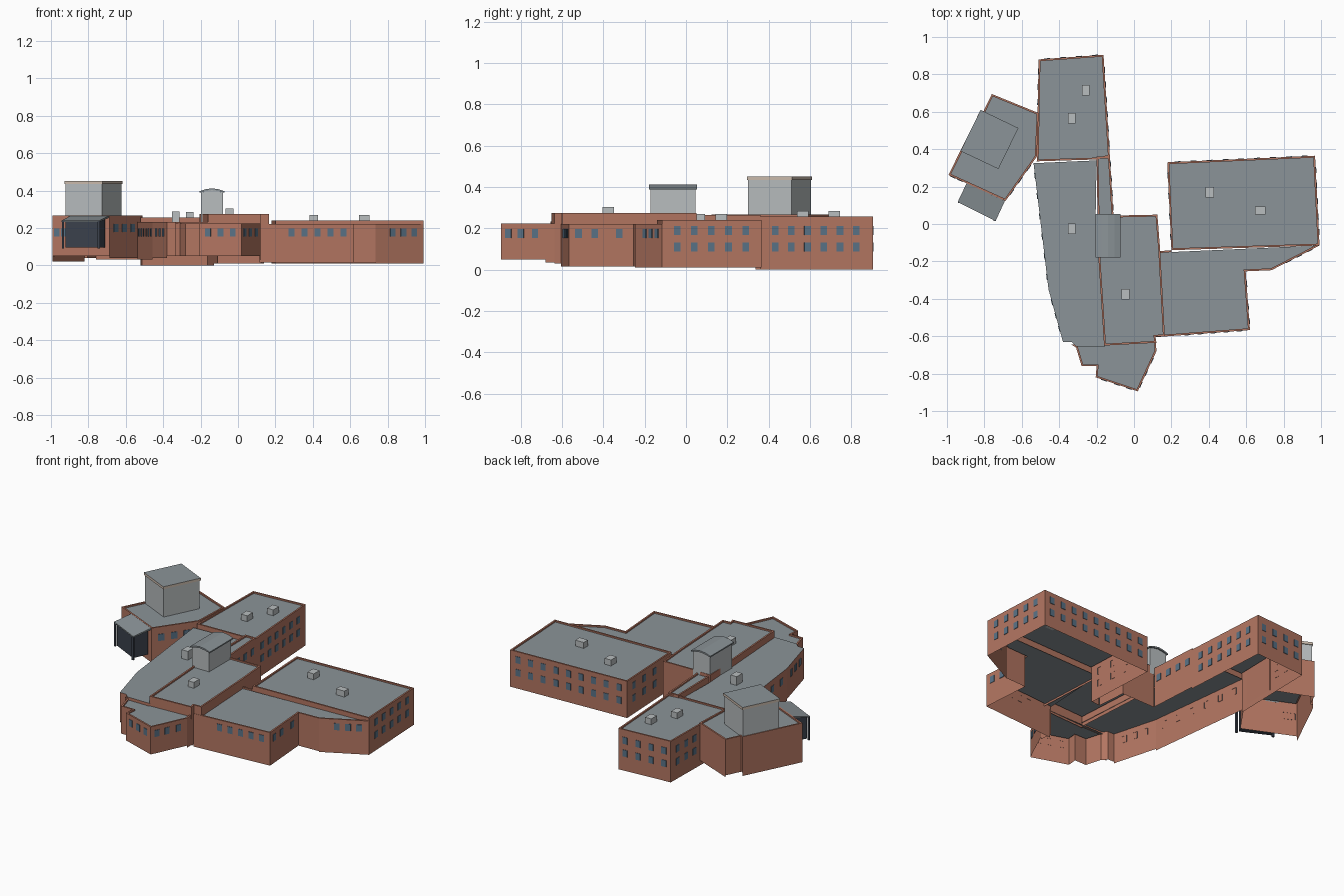
import bpy, bmesh, math
from mathutils import Vector

if "Cube" in bpy.data.objects:
    bpy.data.objects.remove(bpy.data.objects["Cube"])


def material(name, rgb):
    m = bpy.data.materials.new(name)
    m.diffuse_color = (*rgb, 1)
    m.use_nodes = True
    m.node_tree.nodes["Principled BSDF"].inputs["Base Color"].default_value = m.diffuse_color
    return m


BRICK = material("brick", (0.45, 0.18, 0.12))
ROOF = material("roofing", (0.26, 0.295, 0.315))
GLASS = material("window_glass", (0.10, 0.17, 0.24))
DARK = material("dark_glazing", (0.045, 0.055, 0.075))
METAL = material("light_cladding", (0.48, 0.51, 0.52))
TAN = material("tan_trim", (0.6, 0.5, 0.42))


def finish(bm, name, mats):
    me = bpy.data.meshes.new(name)
    bm.to_mesh(me)
    bm.free()
    for m in mats:
        me.materials.append(m)
    ob = bpy.data.objects.new(name, me)
    bpy.context.collection.objects.link(ob)
    return ob


def inset_point(poly, offs, i):
    p = Vector(poly[i])
    d0 = (p - Vector(poly[i - 1])).normalized()
    d1 = (Vector(poly[(i + 1) % len(poly)]) - p).normalized()
    n0, n1 = Vector((-d0.y, d0.x)), Vector((-d1.y, d1.x))
    cross = d0.x * d1.y - d0.y * d1.x
    if abs(cross) < 0.15:
        return p + n1 * max(offs[i - 1], offs[i])
    a, b = p + n0 * offs[i - 1], p + n1 * offs[i]
    t = ((b - a).x * d1.y - (b - a).y * d1.x) / cross
    return a + d0 * t


# Hollow building block: brick walls, optional parapet, flat roof, open below
def block(name, poly, z0, roof, rise=0.009, thick=0.01):
    n = len(poly)
    if not isinstance(z0, (list, tuple)):
        z0 = [z0] * n
    rim = [z is not None and rise > 0 for z in z0]
    offs = [thick if r else 0 for r in rim]
    inner = [inset_point(poly, offs, i) for i in range(n)]
    bm = bmesh.new()

    def face(pts, mat):
        f = bm.faces.new([bm.verts.new(p) for p in pts])
        f.material_index = mat

    for i in range(n):
        j = (i + 1) % n
        a, b, c, d = poly[i], poly[j], inner[j], inner[i]
        if z0[i] is None:
            continue
        top = roof + rise
        face([(*a, z0[i]), (*b, z0[i]), (*b, top), (*a, top)], 0)
        if rim[i]:
            face([(*a, top), (*b, top), (*c, top), (*d, top)], 0)
            face([(*d, top), (*c, top), (*c, roof), (*d, roof)], 0)
    face([(*p, roof) for p in inner], 1)
    bmesh.ops.remove_doubles(bm, verts=bm.verts, dist=1e-5)
    return finish(bm, name, [BRICK, ROOF])


# Solid prism; top may have one height per corner
def prism(name, poly, z0, z1, mat, top_mat=None):
    n = len(poly)
    lo = z0 if isinstance(z0, list) else [z0] * n
    hi = z1 if isinstance(z1, list) else [z1] * n
    bm = bmesh.new()
    v0 = [bm.verts.new((*p, z)) for p, z in zip(poly, lo)]
    v1 = [bm.verts.new((*p, z)) for p, z in zip(poly, hi)]
    bm.faces.new(v0[::-1])
    bm.faces.new(v1).material_index = 1 if top_mat else 0
    for i in range(n):
        j = (i + 1) % n
        bm.faces.new((v0[i], v0[j], v1[j], v1[i]))
    bmesh.ops.recalc_face_normals(bm, faces=bm.faces)
    return finish(bm, name, [mat] + ([top_mat] if top_mat else []))


def scaled(poly, s):
    c = sum((Vector(p) for p in poly), Vector((0, 0))) / len(poly)
    return [tuple(c + (Vector(p) - c) * s) for p in poly]


# Row(s) of thin panes along the outside of wall a -> b (counter-clockwise)
def windows(name, a, b, fracs, rows, w=0.032, h=0.042):
    a, b = Vector(a), Vector(b)
    d = (b - a).normalized()
    out = Vector((d.y, -d.x))
    bm = bmesh.new()
    for f in fracs:
        for z in rows:
            c = a.lerp(b, f)
            vs = [bm.verts.new((*(c + d * s * w / 2 + out * o), z + t * h / 2))
                  for o in (-0.001, 0.003) for s, t in ((-1, -1), (1, -1), (1, 1), (-1, 1))]
            for q in ((4, 5, 6, 7), (0, 1, 5, 4), (1, 2, 6, 5), (2, 3, 7, 6), (3, 0, 4, 7)):
                bm.faces.new([vs[k] for k in q])
    finish(bm, name, [GLASS])


def even(n, lo=0.1, hi=0.9):
    return [lo + (hi - lo) * i / (n - 1) for i in range(n)]


# Wings
north = [(-.51, .88), (-.52, .335), (-.2, .345), (-.129, .36), (-.163, .905)]
block("north_wing", north, [0, .22, .22, 0, 0], .248)
strip = [(-.2, .36), (-.195, .05), (-.11, .05), (-.129, .36)]
block("link_strip", strip, [.22, None, .01, .22], .256)
west = [(-.537, .325), (-.457, -.35), (-.38, -.63), (-.335, -.63), (-.31, -.655),
        (-.155, -.655), (-.205, .05), (-.2, .34)]
block("west_wing", west, [.03, .04, .05, .05, .21, None, None, None], .232, 0)
centre = [(-.205, .05), (-.16, -.65), (.12, -.635), (.115, -.603), (.165, -.6),
          (.14, -.14), (.125, .05), (-.11, .045)]
block("centre_block", centre, [.21, .2, .03, .2, .2, .01, .01, .22], .266)
south = [(-.335, -.645), (-.31, -.66), (-.28, -.76), (-.2, -.76), (-.205, -.82), (.02, -.895),
         (.12, -.68), (.115, -.6), (.11, -.635)]
block("south_bay", south, [.05] * 6 + [.035, None, None], .214)
southeast = [(.14, -.145), (.115, -.605), (.62, -.567), (.597, -.253), (.735, -.247),
             (.992, -.115), (.2, -.14)]
block("southeast_wing", southeast, [None, .015, .015, .015, .01, None, .015], .213)
east = [(.178, .33), (.2, -.14), (.992, -.115), (.968, .365)]
block("east_wing", east, [.01, .2, .01, .01], .232)
hall = [(-.76, .695), (-.805, .602), (-.82, .61), (-.992, .262), (-.687, .123),
        (-.52, .36), (-.51, .593)]
block("northwest_hall", hall, [.04, .04, .02, .05, .04, .03, .03], .257)

# Windows
two, one = (.19, .11), (.175,)
windows("north_back_windows", north[4], north[0], even(4, .13, .87), two)
windows("north_right_windows", north[3], north[4], even(6, .13, .85), two)
windows("north_left_windows", north[0], north[1], even(3, .12, .42), two)
windows("strip_windows", strip[2], strip[3], even(4, .12, .88), (.19,))
windows("east_right_windows", east[2], east[3], even(5, .15, .84), two)
windows("east_back_windows", east[3], east[0], even(9, .07, .93), two)
windows("east_left_windows", east[0], east[1], even(4, .15, .85), two)
windows("southeast_front_windows", southeast[1], southeast[2], even(5, .34, .89), one)
windows("southeast_side_windows", southeast[2], southeast[3], (.15, .4, .78), one)
windows("southeast_diagonal_windows", southeast[4], southeast[5], (.36, .58, .8), one)
windows("south_front_windows", south[4], south[5], (.2, .5, .79), one)
windows("south_side_windows", south[5], south[6], (.17, .45, .77), one)
windows("west_windows", west[0], west[1], even(6), one)
windows("west_lower_windows", west[1], west[2], (.25, .5, .75), one)
windows("hall_side_windows", hall[4], hall[5], (.2, .47, .74), (.2,), .04)
windows("hall_front_windows", hall[3], hall[4], (.08, .2), one)

# Square tower on the northwest hall
tower = [(-.82, .61), (-.928, .39), (-.725, .294), (-.618, .513)]
prism("tower_body", scaled(tower, .96), .25, .434, METAL)
prism("tower_cap", tower, .434, .45, TAN, ROOF)

# Sloping entrance canopy with glazed box and posts
canopy = [(-.895, .218), (-.943, .117), (-.74, .016), (-.69, .124)]
prism("canopy_roof", canopy, [.255, .232, .232, .255], [.265, .24, .24, .265], ROOF)
prism("canopy_glazing", scaled(canopy, .84), .095, [.25, .234, .234, .25], DARK)
for i, s in enumerate((1, 2)):
    x, y = scaled(canopy, .94)[s]
    prism(f"canopy_post_{i + 1}", [(x - .006, y - .006), (x + .006, y - .006),
          (x + .006, y + .006), (x - .006, y + .006)], .09, .236, DARK)


# Gabled plant room on the centre block
def gable(name, x0, x1, y0, y1, profile, mat):
    bm = bmesh.new()
    a, b = ([bm.verts.new((x0 + (x1 - x0) * u, y, z)) for u, z in profile] for y in (y0, y1))
    bm.faces.new(a)
    bm.faces.new(b[::-1])
    for i in range(len(a)):
        bm.faces.new((a[i - 1], a[i], b[i], b[i - 1]))
    bmesh.ops.recalc_face_normals(bm, faces=bm.faces)
    finish(bm, name, [mat])


gable("plant_room", -.198, -.08, -.172, .046,
      [(0, .225), (1, .225), (1, .39), (.75, .398), (.5, .402), (.25, .398), (0, .39)], METAL)
gable("plant_room_roof", -.207, -.071, -.18, .054,
      [(0, .388), (.25, .397), (.5, .402), (.75, .397), (1, .388),
       (1, .396), (.75, .407), (.5, .412), (.25, .407), (0, .396)], ROOF)

# Rooftop vents
for i, (x, y, z, w, d) in enumerate([(-.258, .716, .248, .042, .056), (-.333, .565, .248, .042, .056),
                                     (-.333, -.025, .232, .042, .056), (-.045, -.375, .266, .042, .056),
                                     (.405, .17, .232, .044, .056), (.675, .072, .232, .058, .042)]):
    prism(f"roof_vent_{i + 1}", [(x - w / 2, y - d / 2), (x + w / 2, y - d / 2),
          (x + w / 2, y + d / 2), (x - w / 2, y + d / 2)], z, z + (.055 if i == 2 else .037), METAL)
